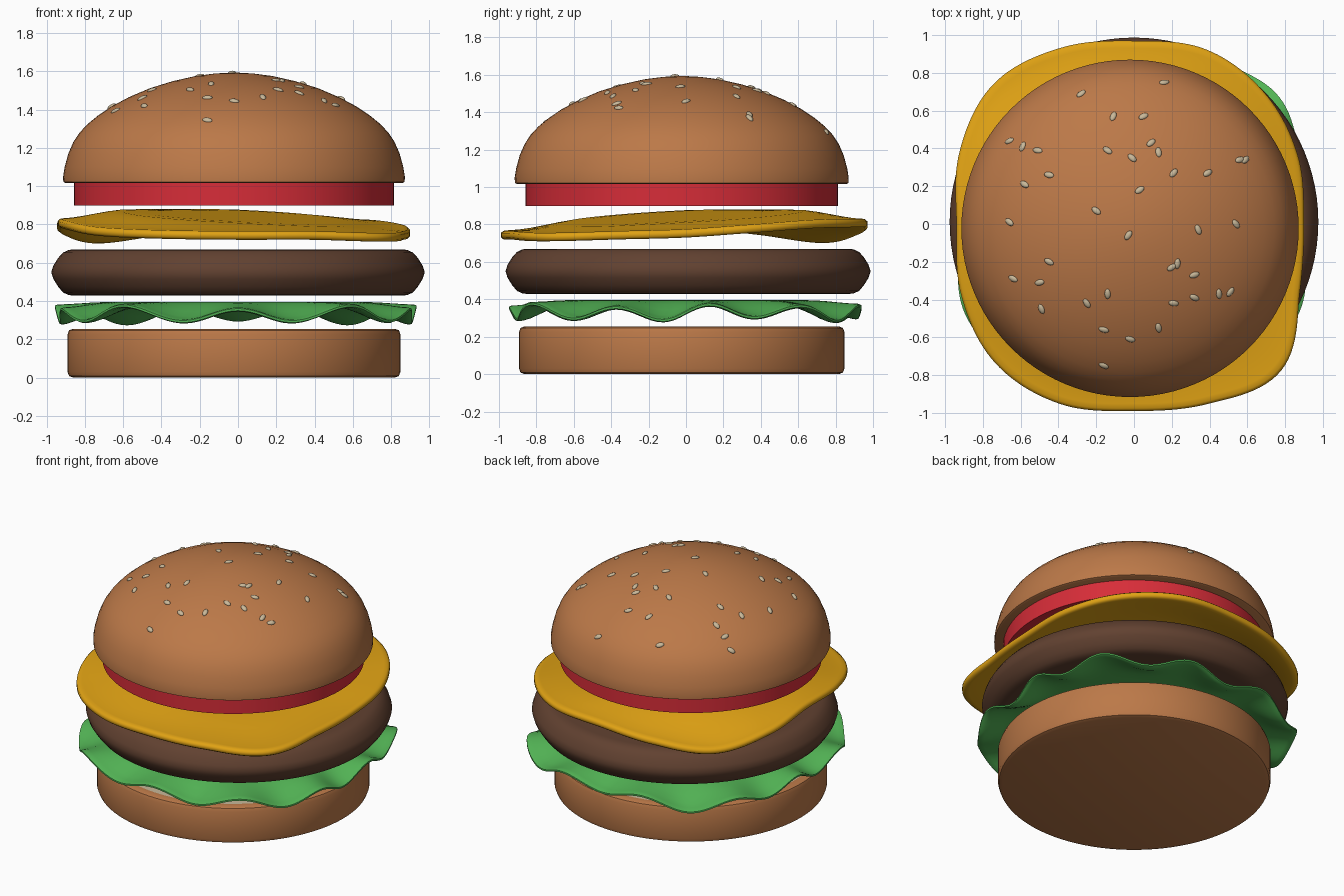
import bpy, bmesh, math, random
from mathutils import Vector, Matrix

if "Cube" in bpy.data.objects:
    bpy.data.objects.remove(bpy.data.objects["Cube"])

random.seed(4)
SEG = 96
CX, CY = -0.021, -0.023          # shared centre of buns and tomato


def material(name, rgb):
    m = bpy.data.materials.new(name)
    m.diffuse_color = (*rgb, 1)
    m.use_nodes = True
    m.node_tree.nodes["Principled BSDF"].inputs["Base Color"].default_value = m.diffuse_color
    return m


BUN = material("bun brown", (0.50, 0.19, 0.065))
CREAM = material("cream", (0.58, 0.48, 0.32))
LETTUCE = material("lettuce green", (0.085, 0.45, 0.09))
PATTY = material("patty brown", (0.12, 0.053, 0.03))
CHEESE = material("cheese yellow", (0.74, 0.36, 0.007))
TOMATO = material("tomato red", (0.68, 0.026, 0.04))


def finish(name, bm, mats, angle=40):
    bmesh.ops.recalc_face_normals(bm, faces=bm.faces)
    me = bpy.data.meshes.new(name)
    bm.to_mesh(me)
    bm.free()
    for m in mats:
        me.materials.append(m)
    me.polygons.foreach_set("use_smooth", [True] * len(me.polygons))
    me.set_sharp_from_angle(angle=math.radians(angle))
    ob = bpy.data.objects.new(name, me)
    bpy.context.collection.objects.link(ob)
    return ob


def skin(rings, first, last):
    """Closed surface through rings of points, with a pole at each end."""
    bm = bmesh.new()
    vs = [[bm.verts.new(p) for p in ring] for ring in rings]
    a, b = bm.verts.new(first), bm.verts.new(last)
    n = len(rings[0])
    for i in range(n):
        j = (i + 1) % n
        bm.faces.new((a, vs[0][j], vs[0][i]))
        bm.faces.new((b, vs[-1][i], vs[-1][j]))
        for r, s in zip(vs, vs[1:]):
            bm.faces.new((r[i], r[j], s[j], s[i]))
    return bm


def lathe(profile, cx, cy):
    """Spin (radius, z) points around a vertical axis."""
    rings = [[(cx + r * math.cos(t), cy + r * math.sin(t), z)
              for t in (2 * math.pi * i / SEG for i in range(SEG))] for r, z in profile]
    return skin(rings, (cx, cy, profile[0][1]), (cx, cy, profile[-1][1]))


def smooth(t):
    t = max(0.0, min(1.0, t))
    return t * t * (3 - 2 * t)


def spline(table, u):
    """Periodic Catmull-Rom through evenly spaced values, u in 0..1."""
    n = len(table)
    k = int(u * n)
    f = u * n - k
    a, b, c, d = (table[(k + i) % n] for i in (-1, 0, 1, 2))
    return b + 0.5 * f * (c - a + f * (2*a - 5*b + 4*c - d + f * (3*(b - c) + d - a)))


def sheet(radius, height, thick):
    """Thin floppy slice: radius(u) outline, height(f, u, x, y) upper surface."""
    def ring(f, drop):
        out = []
        for i in range(SEG * 2):
            u = i / (SEG * 2)
            r, t = radius(u) * f, 2 * math.pi * u
            x, y = r * math.cos(t), r * math.sin(t)
            out.append((x, y, height(f, u, x, y) - drop))
        return out
    steps = [0.1, 0.25, 0.4, 0.55, 0.65, 0.72, 0.79, 0.86, 0.92, 0.96, 0.985]
    rings = [ring(f, 0) for f in steps]
    rings += [ring(1, thick * k) for k in (0.25, 0.75)]
    rings += [ring(f, thick) for f in reversed(steps)]
    z = height(0, 0, 0, 0)
    return skin(rings, (0, 0, z), (0, 0, z - thick))


# Bottom bun with a cream cut face
bm = lathe([(0.84, 0), (0.862, 0.008), (0.87, 0.03), (0.87, 0.225), (0.862, 0.247),
            (0.84, 0.255), (0.81, 0.255)], CX, CY)
for f in bm.faces:
    c = f.calc_center_median()
    if c.z > 0.25 and math.hypot(c.x - CX, c.y - CY) < 0.8:
        f.material_index = 1
finish("bottom_bun", bm, [BUN, CREAM])


# Lettuce with a ruffled rim
def lettuce_radius(u):
    t = 2 * math.pi * u
    return 0.935 + 0.085 * math.sin(2 * t) ** 2 + 0.012 * math.sin(11 * t) - 0.012 * math.cos(t)


def lettuce_height(f, u, x, y):
    t = 2 * math.pi * u
    wave = 0.036 * math.sin(11 * t + 0.6 * math.sin(2 * t)) + 0.01 * math.sin(5 * t)
    return 0.395 + smooth((f - 0.7) / 0.3) * (-0.055 + wave)


finish("lettuce", sheet(lettuce_radius, lettuce_height, 0.022), [LETTUCE], 60)

# Patty
finish("patty", lathe([(0.85, 0.428), (0.885, 0.431), (0.915, 0.445), (0.94, 0.475), (0.965, 0.515),
                       (0.976, 0.55), (0.965, 0.585), (0.94, 0.625), (0.915, 0.653),
                       (0.885, 0.667), (0.85, 0.67)], 0, 0.011), [PATTY])

# Cheese slice: outline radius and rim height every 22.5 degrees, counter-clockwise from +x
OUTLINE = [0.90, 0.94, 0.98, 1.00, 0.97, 1.01, 1.05, 1.00, 0.94, 0.99, 1.04, 1.03,
           0.99, 1.03, 1.10, 0.95]
RIM = [0.775, 0.80, 0.825, 0.83, 0.825, 0.79, 0.745, 0.79, 0.83, 0.82, 0.785, 0.77,
       0.765, 0.765, 0.755, 0.765]


def cheese_height(f, u, x, y):
    inner = min(0.88, 0.845 - 0.055 * x + 0.055 * y)
    k = smooth((f - 0.6) / 0.4)
    return inner * (1 - k) + spline(RIM, u) * k


finish("cheese", sheet(lambda u: spline(OUTLINE, u), cheese_height, 0.045), [CHEESE], 60)

# Tomato slice
finish("tomato", lathe([(0.835, 0.90), (0.835, 1.02)], CX, CY), [TOMATO])

# Top bun
DOME = [(0.88, 1.016), (0.892, 1.022), (0.893, 1.05), (0.885, 1.10), (0.866, 1.17), (0.84, 1.23),
        (0.807, 1.28), (0.765, 1.325), (0.71, 1.37), (0.64, 1.417), (0.55, 1.465), (0.44, 1.512),
        (0.32, 1.549), (0.2, 1.576), (0.1, 1.589), (0.03, 1.593)]
finish("top_bun", lathe(DOME, CX, CY), [BUN])


def dome_z(r):
    pts = DOME[::-1]
    for (r0, z0), (r1, z1) in zip(pts, pts[1:]):
        if r <= r1:
            return z0 + (z1 - z0) * (max(r, r0) - r0) / (r1 - r0)
    return 1.05


# Sesame seeds lying on the dome
SEEDS = [(-.28, .69), (.16, .75), (-.11, .57), (.05, .57), (-.66, .44), (-.59, .41), (-.51, .39),
         (-.14, .39), (-.01, .35), (.09, .43), (.13, .38), (.21, .27), (.39, .27), (.56, .34),
         (.59, .34), (-.45, .26), (-.58, .21), (-.66, .01), (-.20, .07), (.03, .18), (-.03, -.06),
         (.34, -.03), (.54, 0), (-.45, -.20), (-.64, -.29), (-.50, -.31), (-.49, -.45),
         (-.25, -.42), (-.14, -.37), (.20, -.23), (.23, -.21), (.32, -.27), (.21, -.42),
         (.32, -.39), (.45, -.37), (.51, -.36), (-.16, -.56), (.13, -.55), (-.02, -.61), (-.16, -.75)]
bm = bmesh.new()
for x, y in SEEDS:
    r = math.hypot(x - CX, y - CY)
    slope = (dome_z(r + 0.02) - dome_z(max(r - 0.02, 0))) / 0.04
    d = Vector((x - CX, y - CY, 0)).normalized()
    normal = Vector((-slope * d.x, -slope * d.y, 1)).normalized()
    rot = Vector((0, 0, 1)).rotation_difference(normal).to_matrix().to_4x4()
    mat = (Matrix.Translation((x, y, dome_z(r))) @ rot
           @ Matrix.Rotation(random.uniform(0, math.pi), 4, 'Z')
           @ Matrix.Diagonal((0.028, 0.016, 0.011, 1)))
    bmesh.ops.create_uvsphere(bm, u_segments=12, v_segments=8, radius=1, matrix=mat)
finish("sesame_seeds", bm, [CREAM], 60)
